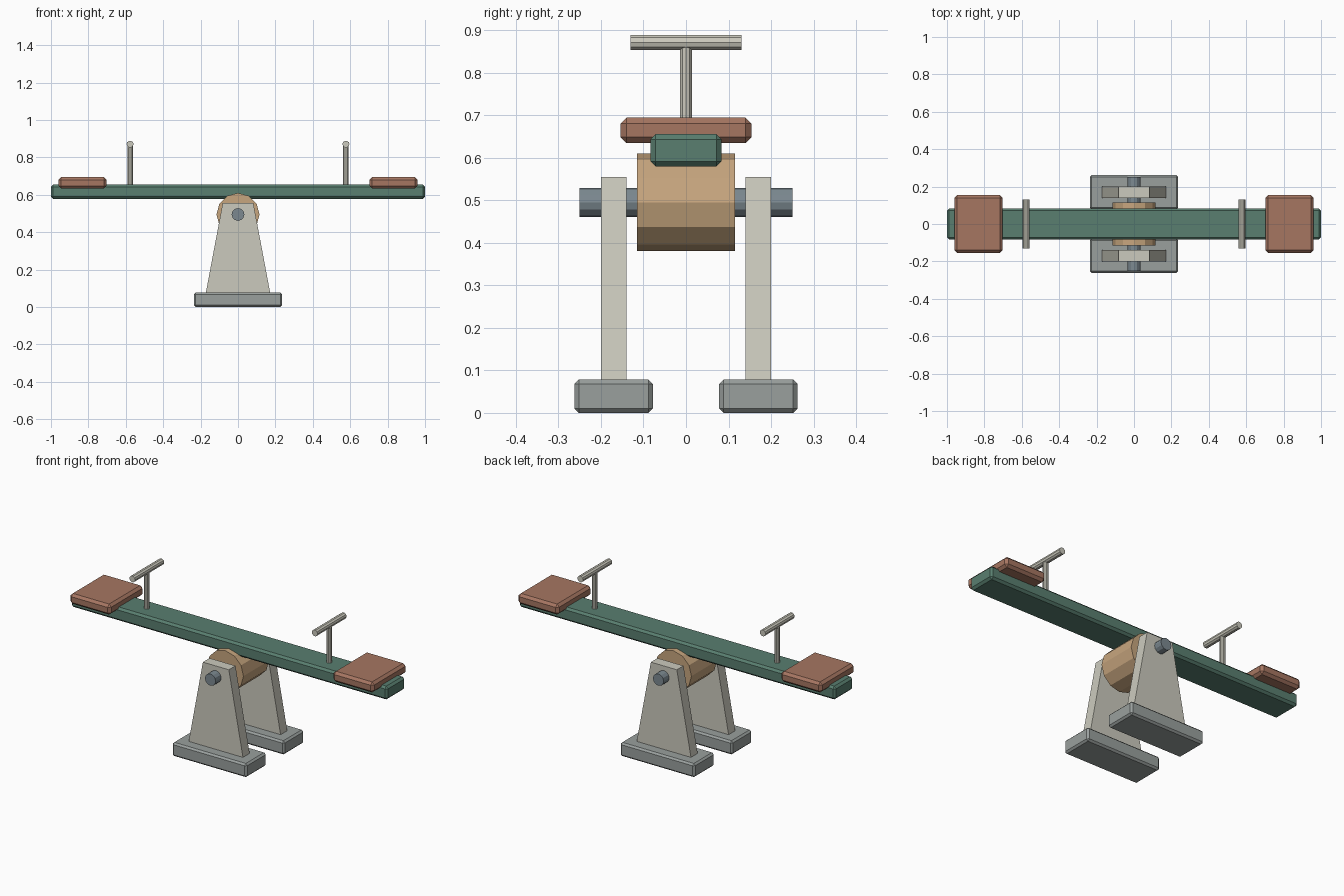
import bpy, bmesh
from math import pi
from mathutils import Matrix

if "Cube" in bpy.data.objects:
    bpy.data.objects.remove(bpy.data.objects["Cube"])

def material(name, col):
    m = bpy.data.materials.new(name)
    m.diffuse_color = (*col, 1)
    m.use_nodes = True
    m.node_tree.nodes["Principled BSDF"].inputs["Base Color"].default_value = m.diffuse_color
    return m

GREEN = material("green_paint", (0.10, 0.21, 0.16))
BROWN = material("seat_brown", (0.38, 0.18, 0.12))
TAN = material("hub_tan", (0.57, 0.38, 0.21))
CREAM = material("cream_metal", (0.60, 0.59, 0.51))
STEEL = material("blue_steel", (0.20, 0.25, 0.28))
STONE = material("stone_grey", (0.32, 0.35, 0.34))

def finish(name, bm, mat):
    bmesh.ops.recalc_face_normals(bm, faces=bm.faces)
    me = bpy.data.meshes.new(name)
    bm.to_mesh(me)
    bm.free()
    ob = bpy.data.objects.new(name, me)
    bpy.context.collection.objects.link(ob)
    me.materials.append(mat)
    return ob

def box(name, loc, size, bevel, mat):
    bm = bmesh.new()
    bmesh.ops.create_cube(bm, size=1, matrix=Matrix.Translation(loc) @ Matrix.Diagonal((*size, 1)))
    bmesh.ops.bevel(bm, geom=bm.edges[:], offset=bevel, segments=1, affect='EDGES')
    return finish(name, bm, mat)

def cylinder(name, loc, radius, length, sides, mat, along_y=False):
    rot = Matrix.Rotation(pi / 2, 4, 'X') if along_y else Matrix()
    # spin puts a vertex at the top of a horizontal cylinder
    spin = Matrix.Rotation(pi / 2, 4, 'Z')
    bm = bmesh.new()
    bmesh.ops.create_cone(bm, cap_ends=True, segments=sides, radius1=radius, radius2=radius,
                          depth=length, matrix=Matrix.Translation(loc) @ rot @ spin)
    return finish(name, bm, mat)

def tapered_plate(name, y, thick, z0, z1, half_bottom, half_top, mat):
    bm = bmesh.new()
    profile = [(-half_bottom, z0), (half_bottom, z0), (half_top, z1), (-half_top, z1)]
    face = bm.faces.new([bm.verts.new((x, y - thick / 2, z)) for x, z in profile])
    ext = bmesh.ops.extrude_face_region(bm, geom=[face])
    bmesh.ops.translate(bm, vec=(0, thick, 0),
                        verts=[v for v in ext["geom"] if isinstance(v, bmesh.types.BMVert)])
    return finish(name, bm, mat)

# Plank and pivot
box("plank", (0, 0, 0.617), (2.0, 0.167, 0.076), 0.012, GREEN)
cylinder("pivot_hub", (0, 0, 0.495), 0.115, 0.23, 12, TAN, True)
cylinder("axle", (0, 0, 0.495), 0.034, 0.50, 12, STEEL, True)

# Feet and tapered supports
for s, side in ((-1, "front"), (1, "back")):
    box(side + "_foot", (0, s * 0.17, 0.039), (0.472, 0.184, 0.078), 0.01, STONE)
    tapered_plate(side + "_support", s * 0.17, 0.06, 0.07, 0.555, 0.173, 0.082, CREAM)

# Seats and handles
for s, side in ((-1, "left"), (1, "right")):
    box(side + "_seat", (s * 0.832, 0, 0.664), (0.257, 0.308, 0.06), 0.014, BROWN)
    cylinder(side + "_handle_post", (s * 0.577, 0, 0.75), 0.0145, 0.22, 10, CREAM)
    cylinder(side + "_handle_bar", (s * 0.577, 0, 0.871), 0.0185, 0.262, 10, CREAM, True)
